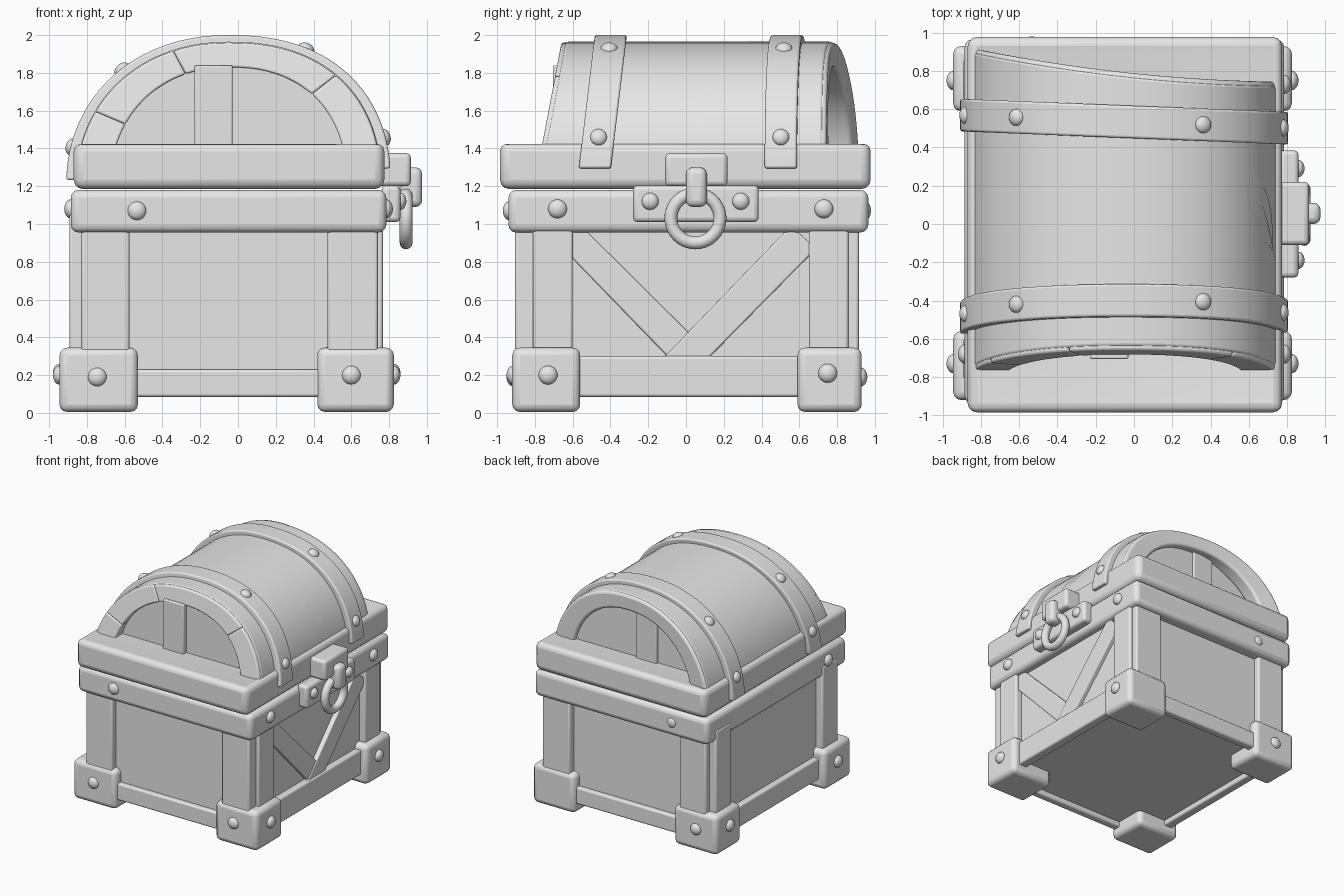
import bpy, bmesh, math
from mathutils import Vector

cube = bpy.data.objects.get("Cube")
if cube:
    bpy.data.objects.remove(cube, do_unlink=True)

grey = bpy.data.materials.new("plain_grey")
grey.use_nodes = True
grey.diffuse_color = (0.8, 0.8, 0.8, 1)
grey.node_tree.nodes["Principled BSDF"].inputs["Base Color"].default_value = (0.8, 0.8, 0.8, 1)

CX, CZ = -0.05, 1.2                 # centre of the lid's section
RIGHT_POWER, LEFT_POWER = 2.12, 2.3  # both sides are fuller than an ellipse


def finish(name, bm, bevel=0.0):
    bmesh.ops.recalc_face_normals(bm, faces=bm.faces)
    mesh = bpy.data.meshes.new(name)
    bm.to_mesh(mesh)
    bm.free()
    obj = bpy.data.objects.new(name, mesh)
    bpy.context.collection.objects.link(obj)
    mesh.materials.append(grey)
    if bevel:
        mod = obj.modifiers.new("soft_edges", "BEVEL")
        mod.width, mod.segments, mod.limit_method = bevel, 3, "ANGLE"
        mod.angle_limit = math.radians(40)
    bpy.ops.object.select_all(action="DESELECT")
    obj.select_set(True)
    bpy.context.view_layer.objects.active = obj
    bpy.ops.object.shade_smooth_by_angle(angle=math.radians(35))
    return obj


def box(name, xs, ys, zs, bevel=0.015, recess=None):
    bm = bmesh.new()
    bmesh.ops.create_cube(bm, size=1)
    for v in bm.verts:
        v.co = [r[0] if c < 0 else r[1] for c, r in zip(v.co, (xs, ys, zs))]
    if recess:
        top = [f for f in bm.faces if f.calc_center_median().z > zs[1] - 0.001]
        bmesh.ops.inset_region(bm, faces=top, thickness=recess[0])
        bmesh.ops.translate(bm, verts=top[0].verts, vec=(0, 0, -recess[1]))
    return finish(name, bm, bevel)


def on_arch(a, b, t):
    c, s = math.cos(t), math.sin(t)
    power = 2 / (LEFT_POWER if c > 0 else RIGHT_POWER)
    return CX + a * math.copysign(abs(c) ** power, c), CZ + b * abs(s) ** power


def vault(name, outer, inner, y0, y1, start, end, bevel=0.015, steps=40):
    """Curved slab between two arches; y0 and y1 give its ends from x and z."""
    bm = bmesh.new()
    rings = []
    for i in range(steps + 1):
        t = math.radians(start + (end - start) * i / steps)
        (xo, zo), (xi, zi) = on_arch(*outer, t), on_arch(*inner, t)
        rings.append([bm.verts.new(p) for p in (
            (xo, y0(xo, zo), zo), (xo, y1(xo, zo), zo),
            (xi, y1(xi, zi), zi), (xi, y0(xi, zi), zi))])
    for p, q in zip(rings, rings[1:]):
        for k in range(4):
            bm.faces.new((p[k], p[(k + 1) % 4], q[(k + 1) % 4], q[k]))
    bm.faces.new(rings[0])
    bm.faces.new(rings[-1])
    return finish(name, bm, bevel)


def bolt(name, pos, normal, radius=0.05):
    bm = bmesh.new()
    bmesh.ops.create_uvsphere(bm, u_segments=20, v_segments=12, radius=radius)
    bmesh.ops.scale(bm, verts=bm.verts, vec=(1, 1, 0.7))
    rot = Vector((0, 0, 1)).rotation_difference(Vector(normal)).to_matrix()
    bmesh.ops.rotate(bm, verts=bm.verts, matrix=rot)
    bmesh.ops.translate(bm, verts=bm.verts, vec=pos)
    return finish(name, bm)


# Body, with corner posts, rails and feet
box("body", (-0.83, 0.71), (-0.85, 0.86), (0.13, 1.1), 0.01)
for side, fx, px, sx in (("right", (-0.945, -0.53), (-0.83, -0.575), (-0.893, -0.8)),
                         ("left", (0.42, 0.825), (0.475, 0.74), (0.68, 0.767))):
    for end, fy, py, sy in (("front", (-0.92, -0.56), (-0.905, -0.8), (-0.81, -0.6)),
                            ("back", (0.59, 0.93), (0.81, 0.915), (0.65, 0.86))):
        tag = end + "_" + side
        box(tag + "_foot", fx, fy, (0.005, 0.345), 0.04)
        box(tag + "_end_post", px, py, (0.2, 1.05))
        box(tag + "_side_post", sx, sy, (0.2, 1.05))
box("front_rail", (-0.7, 0.6), (-0.89, -0.82), (0.085, 0.23))
box("back_rail", (-0.7, 0.6), (0.83, 0.9), (0.085, 0.23))
box("right_rail", (-0.88, -0.8), (-0.7, 0.7), (0.085, 0.27))
box("left_rail", (0.68, 0.765), (-0.7, 0.7), (0.085, 0.3))


# Diagonal braces on the latch side
def brace(name, corners, x1):
    bm = bmesh.new()
    base = bm.faces.new([bm.verts.new((0.68, y, z)) for y, z in corners])
    ext = bmesh.ops.extrude_face_region(bm, geom=[base])
    bmesh.ops.translate(bm, vec=(x1 - 0.68, 0, 0),
                        verts=[g for g in ext["geom"] if isinstance(g, bmesh.types.BMVert)])
    return finish(name, bm, 0.01)


brace("front_brace", ((-0.68, 0.9), (-0.555, 0.99), (0.06, 0.38), (-0.09, 0.29)), 0.742)
brace("back_brace", ((0.69, 0.87), (0.555, 0.99), (-0.12, 0.29), (0.12, 0.29)), 0.75)

# Rims of the body and the lid
box("body_rim", (-0.885, 0.785), (-0.94, 0.965), (0.955, 1.18), 0.04)
box("lid_rim", (-0.87, 0.775), (-0.985, 0.978), (1.185, 1.435), 0.05, recess=(0.12, 0.02))


# Vaulted lid with leaning ends
def front_end(x, z):
    return -0.76 + 0.19 * (z - 1.43)


def back_end(x, z):
    u = x - CX
    return 0.793 - 0.11 * u + 0.06 * u * u


OUT = (0.81, 0.765)
vault("lid_shell", OUT, (0.75, 0.71), lambda x, z: front_end(x, z) + 0.02,
      lambda x, z: back_end(x, z) - 0.02, 8, 172)
joints = (8, 48, 110, 150, 172)
for i, (s, e) in enumerate(zip(joints, joints[1:])):
    vault(f"front_arch_{i}", (0.806, 0.76), (0.625, 0.63), front_end,
          lambda x, z: front_end(x, z) + 0.13, s, e, 0.012, 16)
vault("back_arch", (0.806, 0.76), (0.625, 0.63),
      lambda x, z: back_end(x, z) - 0.13, back_end, 8, 172, 0.02)

# Boarded panels closing both ends of the lid
for name, y0, y1, plank in (("front_panel", -0.665, -0.63, (-0.705, -0.64)),
                            ("back_panel", 0.68, 0.715, (0.69, 0.735))):
    vault(name, (0.7, 0.69), (0.01, 0.01), lambda x, z: y0, lambda x, z: y1, 4, 176, 0)
    box(name + "_plank", (-0.23, -0.03), plank, (1.36, 1.84), 0.008)


# Straps over the lid, with bolts
def front_mid(x, z):
    return -0.488 + 0.12 * (z - 1.25)


def back_mid(x, z):
    return 0.535 - 0.04 * (x - CX)


for name, mid in (("front_strap", front_mid), ("back_strap", back_mid)):
    vault(name, (0.86, 0.8), (0.79, 0.745), lambda x, z: mid(x, z) - 0.085,
          lambda x, z: mid(x, z) + 0.085, 5, 178, 0.012, 48)
    for i, deg in enumerate((16, 64.5, 130, 166)):
        t = math.radians(deg)
        x, z = on_arch(0.855, 0.795, t)
        bolt(f"{name}_bolt_{i}", (x, mid(x, z), z),
             (math.cos(t) / 0.86, 0, math.sin(t) / 0.8), 0.045)

# Bolts on rims and feet
for i, (x, z) in enumerate(((-0.745, 0.19), (0.6, 0.2), (-0.535, 1.07))):
    bolt(f"front_bolt_{i}", (x, -0.915 if z < 1 else -0.935, z), (0, -1, 0))
    if x < 0:
        bolt(f"back_bolt_{i}", (x, 0.925 if z < 1 else 0.945, z), (0, 1, 0))
for i, (y, z) in enumerate(((-0.73, 0.2), (0.75, 0.21), (-0.68, 1.08), (0.73, 1.08))):
    bolt(f"left_bolt_{i}", (0.825 if z < 1 else 0.785, y, z), (1, 0, 0))
    if y < 0 or z < 1:
        bolt(f"right_bolt_{i}", (-0.945 if z < 1 else -0.885, y, z), (-1, 0, 0))

# Latch with hook and ring
box("latch_lower_plate", (0.76, 0.86), (-0.28, 0.385), (1.01, 1.205), 0.025)
box("latch_upper_plate", (0.74, 0.915), (-0.11, 0.22), (1.2, 1.375), 0.025)
box("latch_hook", (0.86, 0.975), (0.0, 0.11), (1.09, 1.3), 0.035)
for i, y in enumerate((-0.19, 0.29)):
    bolt(f"latch_bolt_{i}", (0.86, y, 1.12), (1, 0, 0), 0.045)
bpy.ops.mesh.primitive_torus_add(major_segments=40, minor_segments=12, major_radius=0.13,
                                 minor_radius=0.034, location=(0.89, 0.05, 1.03),
                                 rotation=(0, math.pi / 2, 0))
ring = bpy.context.object
ring.name = "latch_ring"
ring.data.materials.append(grey)
bpy.ops.object.shade_smooth()


# Thin leaf emblem lying on the lid, with a vein
def leaf(name, start, tip, width, lift, n=16):
    bm = bmesh.new()
    a, b = Vector(start), Vector(tip)
    side = Vector((-(b - a).y, (b - a).x)).normalized()
    rows = []
    for i in range(n + 1):
        f = i / n
        w = width * (math.sin(math.pi * f ** 0.8) + 0.02)
        row = []
        for k in (-1, -0.5, 0, 0.5, 1):
            y, z = a + (b - a) * f + side * w * k
            s = (z - CZ) / (OUT[1] + lift)
            x = CX + (OUT[0] + lift) * (1 - s ** LEFT_POWER) ** (1 / LEFT_POWER)
            row.append(bm.verts.new((x, y, z)))
        rows.append(row)
    for p, q in zip(rows, rows[1:]):
        for k in range(4):
            bm.faces.new((p[k], p[k + 1], q[k + 1], q[k]))
    return finish(name, bm)


leaf("leaf_blade", (-0.13, 1.5), (0.31, 1.75), 0.085, 0.003)
leaf("leaf_vein", (-0.19, 1.46), (0.25, 1.71), 0.006, 0.006)
